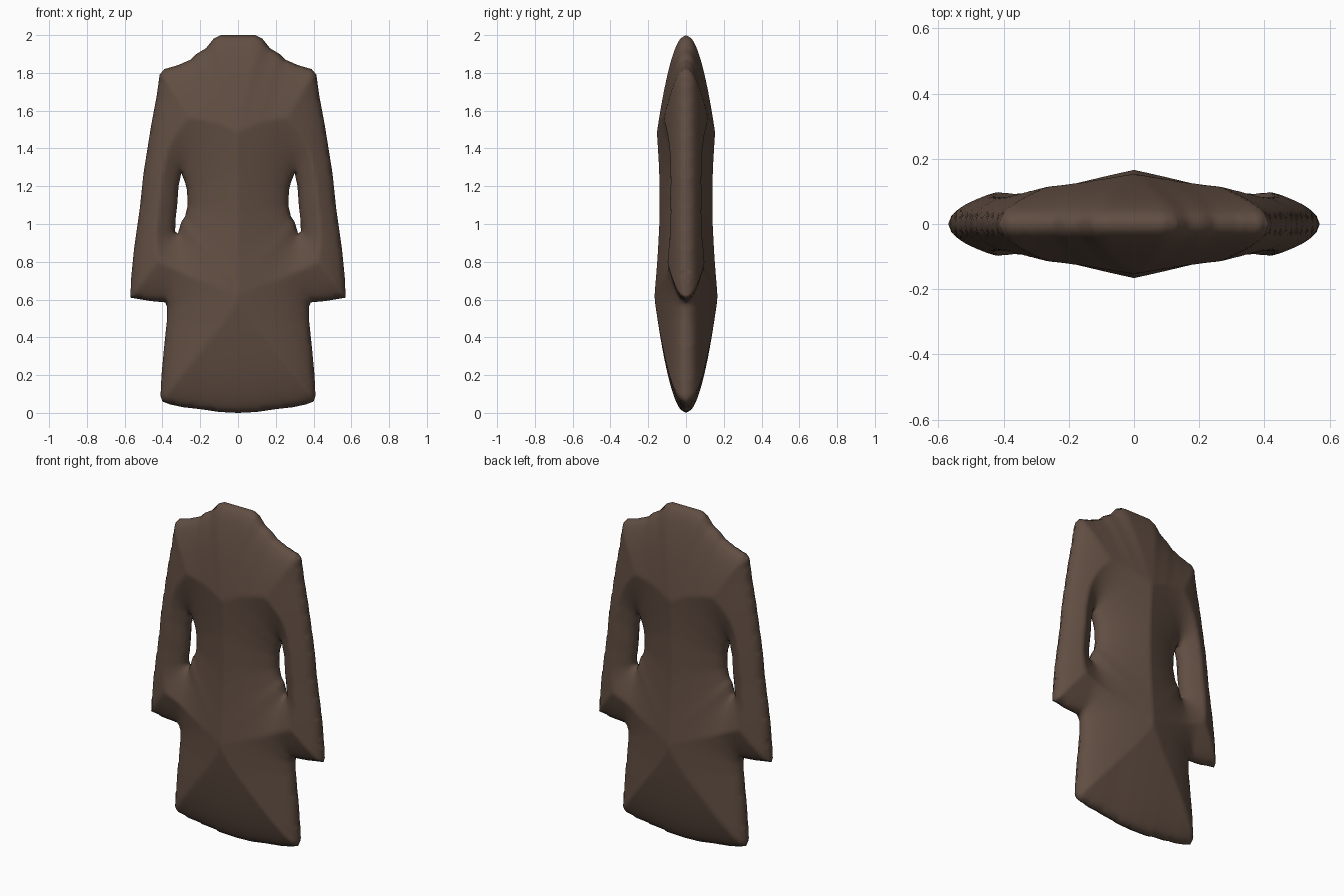
import bpy, bmesh, math
from mathutils import Vector
from mathutils.geometry import delaunay_2d_cdt

default_cube = bpy.data.objects.get("Cube")
if default_cube:
    bpy.data.objects.remove(default_cube, do_unlink=True)

STEP = 0.016      # spacing of the cloth grid
SQUASH = 0.63     # height counts less than width when puffing the cloth
PUFF = 0.27       # how far the cloth swells from its seams

# Left half of the coat outline, neck to hem
HALF = [(0, 2), (.09, 2), (.13, 1.98), (.17, 1.93), (.22, 1.9), (.25, 1.87),
        (.32, 1.84), (.39, 1.82), (.415, 1.79), (.43, 1.68), (.46, 1.52),
        (.5, 1.27), (.52, 1.08), (.55, .87), (.565, .72), (.57, .61),
        (.46, .592), (.385, .585), (.375, .56), (.375, .5), (.39, .36),
        (.405, .2), (.41, .09), (.4, .06), (.36, .045), (.29, .03),
        (.2, .02), (.1, .005), (0, 0)]
# Gap between the left sleeve and the waist
GAP = [(.3, 1.27), (.28, 1.22), (.27, 1.18), (.266, 1.1), (.28, 1.04),
       (.3, 1.01), (.318, .95), (.333, .96), (.33, 1.03), (.322, 1.1),
       (.315, 1.2)]


def mirrored(points):
    return [(-x, z) for x, z in reversed(points)]


def segments(loop):
    return list(zip(loop, loop[1:] + loop[:1]))


loops = [HALF + mirrored(HALF)[1:-1], GAP, mirrored(GAP)]
edges_2d = [s for loop in loops for s in segments(loop)]


def inside(x, z):
    hit = False
    for (ax, az), (bx, bz) in edges_2d:
        if (az > z) != (bz > z) and x < ax + (z - az) * (bx - ax) / (bz - az):
            hit = not hit
    return hit


def seam_distance(x, z):
    best = 10.0
    for (ax, az), (bx, bz) in edges_2d:
        dx, dz = bx - ax, (bz - az) * SQUASH
        px, pz = x - ax, (z - az) * SQUASH
        t = max(0, min(1, (px * dx + pz * dz) / (dx * dx + dz * dz)))
        best = min(best, math.hypot(px - t * dx, pz - t * dz))
    return best


# Seam points along every loop
points, constraints = [], []
for loop in loops:
    start = len(points)
    for a, b in segments(loop):
        a, b = Vector(a), Vector(b)
        n = max(1, math.ceil((b - a).length / STEP))
        points += [a.lerp(b, i / n) for i in range(n)]
    count = len(points) - start
    constraints += [(start + i, start + (i + 1) % count) for i in range(count)]

# Cloth points inside the outline
for i in range(-36, 37):
    for j in range(1, int(2 / STEP)):
        x, z = i * STEP, j * STEP
        if inside(x, z) and seam_distance(x, z) > STEP * 0.35:
            points.append(Vector((x, z)))

flat, _, tris, *_ = delaunay_2d_cdt(points, constraints, [], 0, 1e-5)

# Front and back panels joined along the seams
bm = bmesh.new()
front, back = [], []
for p in flat:
    d = seam_distance(p.x, p.y)
    h = PUFF * math.sqrt(d) if d > 1e-4 else 0
    v = bm.verts.new((p.x, -h, p.y))
    front.append(v)
    back.append(bm.verts.new((p.x, h, p.y)) if h else v)
for tri in tris:
    c = sum((flat[i] for i in tri), Vector((0, 0))) / len(tri)
    if not inside(c.x, c.y):
        continue
    bm.faces.new([front[i] for i in tri])
    if any(front[i] is not back[i] for i in tri):
        bm.faces.new([back[i] for i in reversed(tri)])
loose = [v for v in bm.verts if not v.link_faces]
bmesh.ops.delete(bm, geom=loose, context='VERTS')
for f in bm.faces:
    f.smooth = True

mesh = bpy.data.meshes.new("coat")
bm.to_mesh(mesh)
bm.free()
coat = bpy.data.objects.new("coat", mesh)
bpy.context.collection.objects.link(coat)

# Brown cloth
brown = bpy.data.materials.new("brown_cloth")
brown.use_nodes = True
color = (0.12, 0.076, 0.055, 1)
brown.diffuse_color = color
shader = brown.node_tree.nodes["Principled BSDF"]
shader.inputs["Base Color"].default_value = color
shader.inputs["Roughness"].default_value = 0.9
mesh.materials.append(brown)
